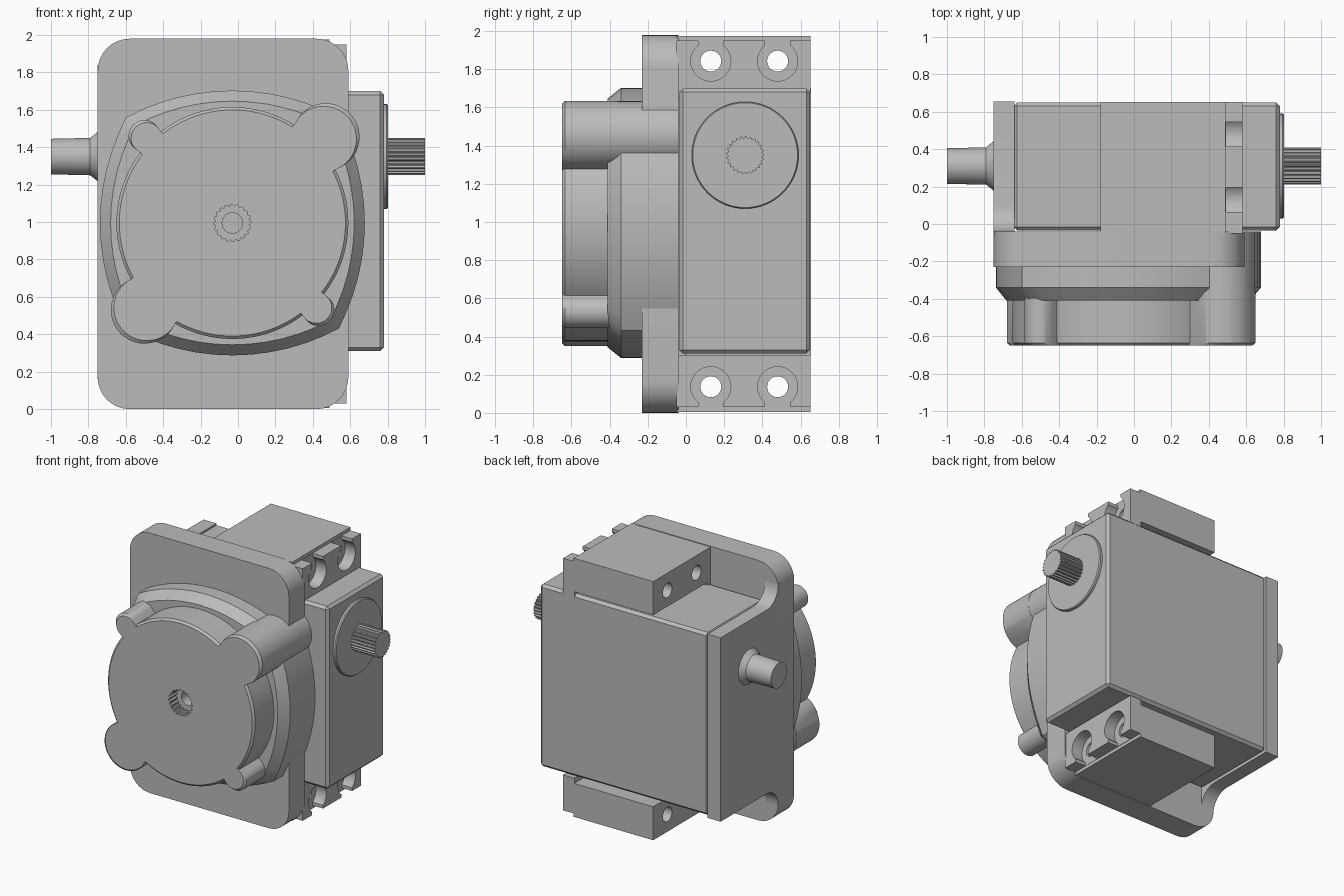
import bpy, bmesh
from math import sin, cos, pi, sqrt, atan2, asin
from mathutils import Vector

if "Cube" in bpy.data.objects:
    bpy.data.objects.remove(bpy.data.objects["Cube"], do_unlink=True)

grey = bpy.data.materials.new("light_grey")
grey.use_nodes = True
grey.diffuse_color = (0.5, 0.5, 0.5, 1)
grey.node_tree.nodes["Principled BSDF"].inputs["Base Color"].default_value = (0.5, 0.5, 0.5, 1)
parts = []


def loft(name, outline, axis, rings, centre=(0, 0)):
    """Stack an outline along x or y; each ring is (position, scale about centre)."""
    bm = bmesh.new()
    loops = []
    for pos, s in rings:
        loop = []
        for u, v in outline:
            u, v = centre[0] + u * s, centre[1] + v * s
            loop.append(bm.verts.new((pos, u, v) if axis == "x" else (u, pos, v)))
        loops.append(loop)
    n = len(outline)
    for a, b in zip(loops, loops[1:]):
        for i in range(n):
            bm.faces.new((a[i], a[(i + 1) % n], b[(i + 1) % n], b[i]))
    bm.faces.new(loops[0])
    bm.faces.new(loops[-1])
    bmesh.ops.recalc_face_normals(bm, faces=bm.faces)
    return finish(name, bm)


def box(name, lo, hi, bevel=0):
    bm = bmesh.new()
    bmesh.ops.create_cube(bm, size=1)
    lo, hi = Vector(lo), Vector(hi)
    for v in bm.verts:
        v.co = (lo + hi) / 2 + v.co * (hi - lo)
    if bevel:
        bmesh.ops.bevel(bm, geom=bm.edges[:], offset=bevel, segments=1, affect="EDGES")
    return finish(name, bm)


def finish(name, bm):
    mesh = bpy.data.meshes.new(name)
    bm.to_mesh(mesh)
    bm.free()
    mesh.materials.append(grey)
    ob = bpy.data.objects.new(name, mesh)
    bpy.context.collection.objects.link(ob)
    parts.append(ob)
    return ob


def cut(ob, cutters):
    """Subtract the cutters, then discard them."""
    for c in cutters:
        mod = ob.modifiers.new("cut", "BOOLEAN")
        mod.operation, mod.solver, mod.object = "DIFFERENCE", "EXACT", c
    bpy.context.view_layer.update()
    deps = bpy.context.evaluated_depsgraph_get()
    mesh = bpy.data.meshes.new_from_object(ob.evaluated_get(deps))
    ob.modifiers.clear()
    ob.data = mesh
    for c in cutters:
        parts.remove(c)
        bpy.data.objects.remove(c, do_unlink=True)


def arc(cx, cy, r, a0, a1, n):
    return [(cx + r * cos(a0 + (a1 - a0) * i / n), cy + r * sin(a0 + (a1 - a0) * i / n))
            for i in range(n + 1)]


def circle(r, n=48):
    return arc(0, 0, r, 0, 2 * pi, n)[:-1]


def teeth(r, depth, n):
    return [((r - depth * (i % 4 > 1)) * cos(pi * i / (2 * n)),
             (r - depth * (i % 4 > 1)) * sin(pi * i / (2 * n))) for i in range(4 * n)]


# Front mounting plate with rounded corners
w, h, r = 0.67, 0.99, 0.17
plate = []
for k, (sx, sz) in enumerate([(1, 1), (-1, 1), (-1, -1), (1, -1)]):
    plate += arc(sx * (w - r), sz * (h - r), r, k * pi / 2, (k + 1) * pi / 2, 8)
loft("front_plate", plate, "y", [(-0.23, 1), (-0.04, 1)], (-0.08, h))

# Side wall, flaring into the plate at top and bottom
flare = arc(0.10, 0.84, 0.14, -pi / 2, -pi, 8)
wall = [(0.655, 0.70)] + flare + [(-0.06, 0.84)]
wall += [(y, -z) for y, z in reversed(wall)]
loft("side_wall", wall, "x", [(-0.75, 1), (-0.64, 1)], (0, 1.0))

# Actuator case
box("actuator_case", (-0.645, -0.035, 0.31), (0.78, 0.65, 1.70), 0.02)

# Upper and lower mounting blocks, with stepped ends and screw pockets
for name, s in (("upper_block", 1), ("lower_block", -1)):
    def span(a, b):
        return sorted((0.99 + s * a, 0.99 + s * b))
    z0, z1 = span(0.73, 0.985)
    block = box(name, (-0.18, -0.05, z0), (0.49, 0.652, z1))
    t0, t1 = span(0.69, 0.96)
    tip = box(name + "_flange", (0.485, -0.05, t0), (0.58, 0.652, t1))
    bores, pockets = [], []
    for y in (0.13, 0.48):
        c = (y, 0.99 + s * 0.853)
        bores.append(loft("bore", circle(0.055, 24), "x", [(-0.3, 1), (0.7, 1)], c))
        pockets.append(loft("pocket", circle(0.105, 32), "x", [(0.492, 1), (0.7, 1)], c))
        p0, p1 = span(0.88, 1.1)
        pockets.append(box("slot", (0.492, y - 0.065, p0), (0.7, y + 0.065, p1)))
        pockets.append(loft("bore", circle(0.055, 24), "x", [(0.4, 1), (0.7, 1)], c))
    cut(block, bores)
    cut(tip, pockets)
    # Webs joining block and plate
    box(name + "_web", (-0.18, -0.05, span(0.66, 0.76)[0]), (0.49, 0.0, span(0.66, 0.76)[1]))

# Output disc and splined shaft
axle = (0.31, 1.35)
loft("output_disc", circle(0.28, 64), "x", [(0.77, 1), (0.795, 1), (0.803, 0.98)], axle)
loft("splined_shaft", teeth(0.1, 0.01, 25), "x", [(0.79, 1), (1.0, 1)], axle)

# Plain shaft with a flared collar
loft("plain_shaft", circle(0.1), "x", [(-1.0, 0.95), (-0.79, 1), (-0.75, 1.32), (-0.7, 1.32)], axle)

# Gear housing base: four bowed sides with a chamfered front
hub = (-0.03, 0.995)
R, apex = 1.2, 0.708
half = asin(0.57 / R)
bowed = []
for k in range(4):
    a = k * pi / 2
    for x, z in arc(apex - R, 0, R, -half, half, 12):
        bowed.append((x * cos(a) - z * sin(a), x * sin(a) + z * cos(a)))
bowed = [p for i, p in enumerate(bowed) if (Vector(p) - Vector(bowed[i - 1])).length > 0.02]
loft("housing_base", bowed, "y", [(-0.41, 0.92), (-0.34, 1), (-0.04, 1)], hub)

# Gear housing cover: a disc with two large and two small lobes
lobes = [(0.50, 0.46, 0.18), (-0.47, -0.465, 0.18), (-0.47, 0.465, 0.085), (0.46, -0.465, 0.085)]


def reach(a):
    best = 0.62
    for x, z, rad in lobes:
        along = x * cos(a) + z * sin(a)
        off = x * sin(a) - z * cos(a)
        if along > 0 and abs(off) < rad:
            best = max(best, along + sqrt(rad * rad - off * off))
    return best


angles = [2 * pi * i / 96 for i in range(96)]
for x, z, rad in lobes:
    mid, spread = atan2(z, x), asin(rad / sqrt(x * x + z * z))
    angles += [(mid + spread * sin(pi / 2 * t / 12)) % (2 * pi) for t in range(-12, 13)]
    angles += [(mid + e * spread * 1.002) % (2 * pi) for e in (-1, 1)]
angles = sorted(set(round(a, 4) for a in angles))
cover_line = [(reach(a) * cos(a), reach(a) * sin(a)) for a in angles]
cover = loft("housing_cover", cover_line, "y",
             [(-0.65, 0.975), (-0.635, 1), (-0.36, 1)], hub)
cut(cover, [loft("socket", teeth(0.1, 0.01, 20), "y", [(-0.7, 1), (-0.56, 1)], hub),
            loft("socket_core", circle(0.055, 24), "y", [(-0.7, 1), (-0.45, 1)], hub)])

# Long corner posts running back beside the plate
for name, (x, z, rad) in zip(("upper_post", "lower_post"), lobes):
    loft(name, circle(rad - 0.002), "y", [(-0.6, 1), (-0.04, 1)], (hub[0] + x, hub[1] + z))

# Shading
bpy.ops.object.select_all(action="DESELECT")
for ob in parts:
    ob.select_set(True)
bpy.context.view_layer.objects.active = parts[0]
bpy.ops.object.shade_smooth_by_angle()
